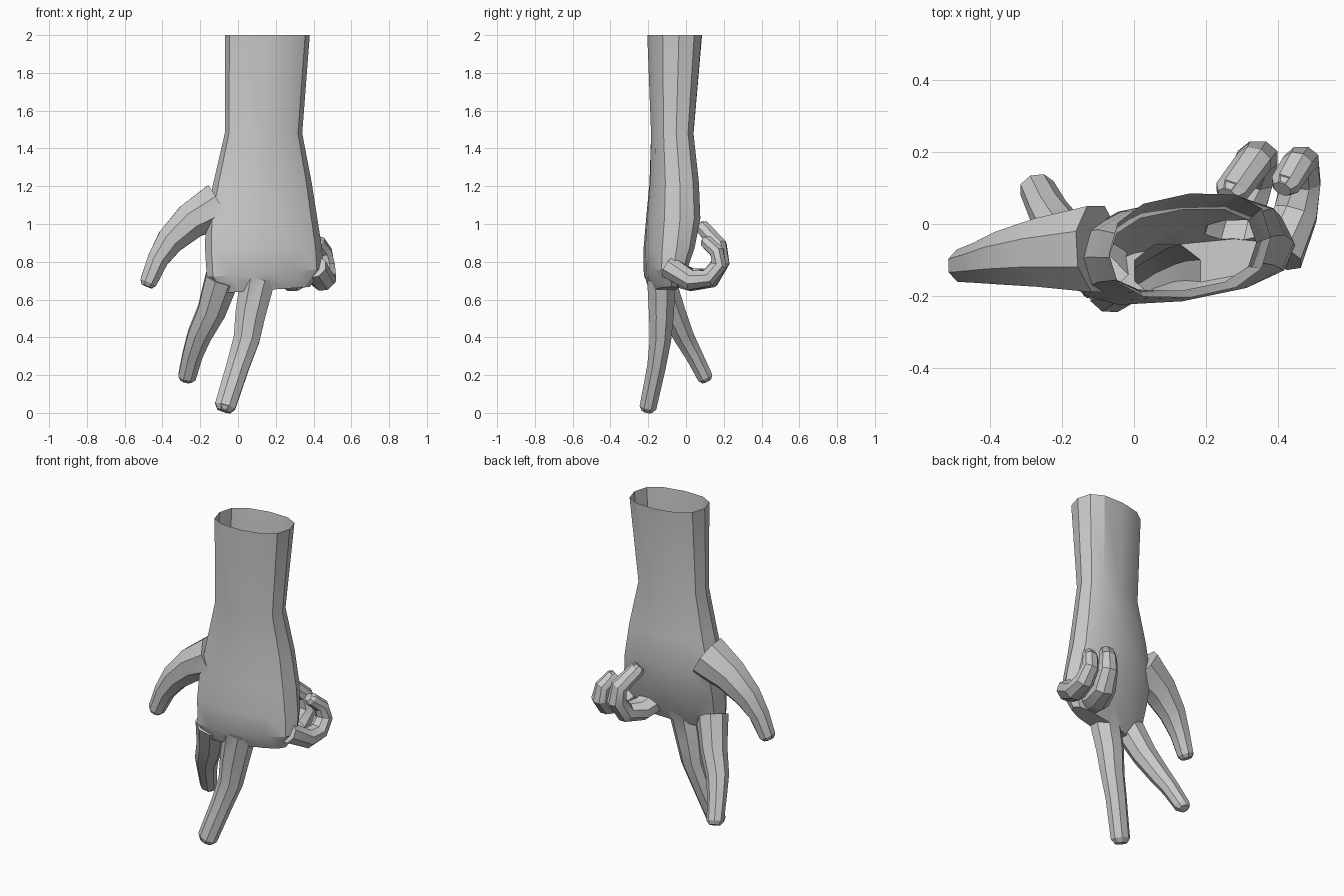
import bpy, bmesh, math
from mathutils import Vector

if "Cube" in bpy.data.objects:
    bpy.data.objects.remove(bpy.data.objects["Cube"])


def loft(name, rings, nail=None):
    """Skin a list of equal-length point rings and cap both ends."""
    bm = bmesh.new()
    rows = [[bm.verts.new(p) for p in ring] for ring in rings]
    n = len(rows[0])
    faces = [[bm.faces.new((a[j], a[(j + 1) % n], b[(j + 1) % n], b[j])) for j in range(n)]
             for a, b in zip(rows, rows[1:])]
    bm.faces.new(rows[0])
    bm.faces.new(rows[-1])
    bmesh.ops.recalc_face_normals(bm, faces=bm.faces)
    if nail is not None:
        bmesh.ops.inset_region(bm, faces=[faces[-1][nail]], thickness=0.005, depth=-0.003)
    me = bpy.data.meshes.new(name)
    bm.to_mesh(me)
    bm.free()
    ob = bpy.data.objects.new(name, me)
    bpy.context.collection.objects.link(ob)
    return ob


def digit(name, root, tip, flat, path, side=(1, 0, 0)):
    """Eight-sided finger along a path, tapering from root to tip half width."""
    pts = [Vector(p) for p in path]
    last = len(pts) - 1
    rings = []
    for i, p in enumerate(pts):
        t = (pts[min(i + 1, last)] - pts[max(i - 1, 0)]).normalized()
        s = Vector(side)
        s = (s - t * s.dot(t)).normalized()
        n = s.cross(t)
        w = (tip + (root - tip) * (1 - i / last) ** 1.4) / math.cos(math.pi / 8)
        corners = [math.pi / 8 + math.pi / 4 * k for k in range(8)]
        ring = [s * w * math.cos(a) + n * w * flat * math.sin(a) for a in corners]
        rings.append([p + q for q in ring])
    # rounded fingertip
    rings.append([p + t * w * 0.45 + q * 0.65 for q in ring])
    return loft(name, rings, nail=5)


def superellipse(k, n=12, power=0.8):
    a = 2 * math.pi * k / n
    c, s = math.cos(a), math.sin(a)
    return math.copysign(abs(c) ** power, c), math.copysign(abs(s) ** power, s)


# Forearm and palm: z, x min, x max, y min, y max on the mid line
sections = [
    (2.00, -.07, .38, -.205, .085),
    (1.48, -.07, .34, -.185, .04),
    (1.22, -.13, .39, -.19, .065),
    (1.03, -.17, .42, -.205, .07),
    (.87, -.175, .445, -.215, .035),
    (.74, -.165, .45, -.21, -.01),
    (.65, -.10, .38, -.17, -.055),
]
rings = []
for z, x0, x1, y0, y1 in sections:
    xc, hx, yc, hy = (x0 + x1) / 2, (x1 - x0) / 2, (y0 + y1) / 2, (y1 - y0) / 2
    shear = 0.10 + 0.05 * max(0, 1.5 - z)
    tilt = 0.07 if z < 0.8 else 0
    rings.append([(xc + u * hx, yc + v * hy + shear * u * hx, z + tilt * u * hx)
                  for u, v in map(superellipse, range(12))])
hand = loft("hand", rings)

# Thumb and the two walking fingers
thumb = digit("thumb", .12, .045, 1.0,
              [(-.10, -.07, 1.10), (-.25, -.08, 1.015), (-.36, -.095, .91),
               (-.425, -.108, .81), (-.475, -.116, .69)], side=(0, -1, 0))
index = digit("index_finger", .088, .047, .87,
              [(-.085, -.135, .71), (-.14, -.07, .54), (-.205, -.015, .41),
               (-.24, .04, .31), (-.27, .10, .19)])
middle = digit("middle_finger", .092, .055, .82,
               [(.105, -.13, .71), (.065, -.13, .52), (.045, -.135, .39),
                (0, -.155, .25), (-.068, -.20, .035)])

# Two fingers curled back towards the palm
ring_f = digit("ring_finger", .08, .045, .85,
               [(.255, -.10, .75), (.29, .03, .705), (.325, .13, .715),
                (.345, .185, .80), (.335, .175, .885), (.27, .09, .98)])
little = digit("little_finger", .068, .04, .87,
               [(.40, -.09, .77), (.45, .03, .70), (.465, .12, .715),
                (.465, .175, .78), (.455, .165, .85), (.42, .11, .905)])
digits = [thumb, index, middle, ring_f, little]

# Fuse the fingers into the palm
for d in digits:
    m = hand.modifiers.new(d.name, 'BOOLEAN')
    m.operation = 'UNION'
    m.solver = 'EXACT'
    m.object = d
bpy.context.view_layer.update()
dg = bpy.context.evaluated_depsgraph_get()
fused = bpy.data.meshes.new_from_object(hand.evaluated_get(dg))
hand.modifiers.clear()
hand.data = fused
for d in digits:
    bpy.data.objects.remove(d, do_unlink=True)

# Open the forearm at the top
bm = bmesh.new()
bm.from_mesh(fused)
bmesh.ops.delete(bm, geom=[f for f in bm.faces if all(v.co.z > 1.95 for v in f.verts)],
                 context='FACES')
bm.to_mesh(fused)
bm.free()

bpy.context.view_layer.objects.active = hand
hand.select_set(True)
bpy.ops.object.shade_smooth_by_angle(angle=math.radians(25))
